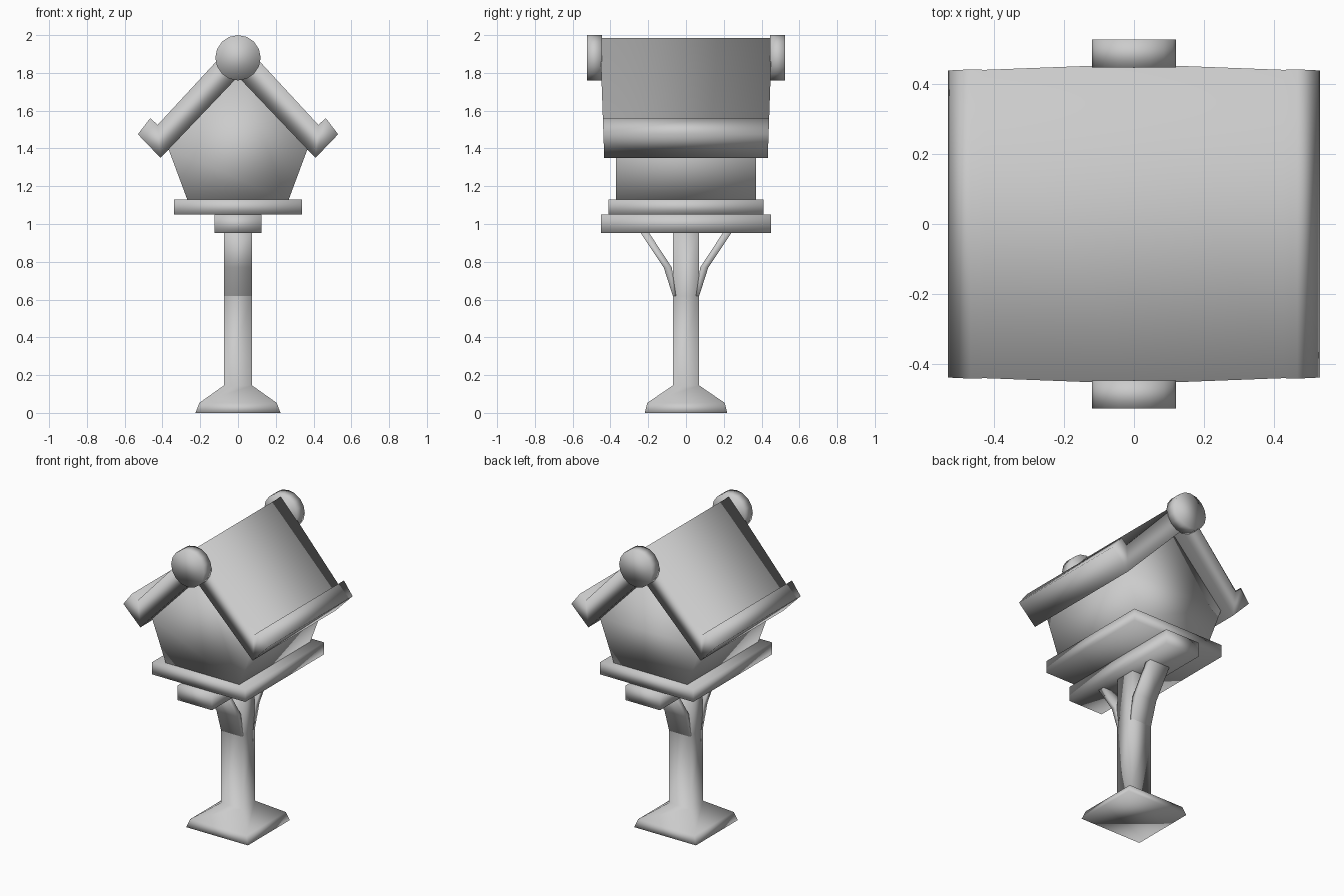
import bpy
import bmesh
import math
from mathutils import Matrix

cube = bpy.data.objects.get("Cube")
if cube:
    bpy.data.objects.remove(cube)

# Single pale grey material
grey = bpy.data.materials.new("pale_grey")
grey.use_nodes = True
COLOR = (0.6, 0.6, 0.6, 1)
grey.diffuse_color = COLOR
grey.node_tree.nodes["Principled BSDF"].inputs["Base Color"].default_value = COLOR


def finish(name, bm):
    bmesh.ops.recalc_face_normals(bm, faces=bm.faces)
    for face in bm.faces:
        face.smooth = True
    mesh = bpy.data.meshes.new(name)
    bm.to_mesh(mesh)
    bm.free()
    mesh.materials.append(grey)
    obj = bpy.data.objects.new(name, mesh)
    bpy.context.collection.objects.link(obj)
    return obj


def bridge(name, rings):
    """Skin a list of matching closed rings and cap both ends."""
    bm = bmesh.new()
    loops = [[bm.verts.new(p) for p in ring] for ring in rings]
    count = len(loops[0])
    for a, b in zip(loops, loops[1:]):
        for i in range(count):
            j = (i + 1) % count
            bm.faces.new((a[i], a[j], b[j], b[i]))
    bm.faces.new(loops[0])
    bm.faces.new(loops[-1])
    return finish(name, bm)


def tower(name, levels):
    """Stack of rectangles given as (z, half width, half depth)."""
    corners = ((-1, -1), (1, -1), (1, 1), (-1, 1))
    return bridge(name, [[(sx * w, sy * d, z) for sx, sy in corners]
                         for z, w, d in levels])


def mirrored(half):
    """Complete a left-right symmetric outline from its +x points."""
    return half + [(-x, z) for x, z in reversed(half) if x > 0]


# Post with its flared foot
tower("post_and_foot", [(0, .225, .218), (.053, .205, .205), (.145, .075, .07),
                        (.62, .074, .07), (.97, .07, .07)])

# Braces spreading to the front and back
brace = [(.05, .6), (.07, .62), (.118, .77), (.245, .96), (.2, .96), (.075, .77)]
for side, label in ((-1, "front"), (1, "back")):
    bridge(label + "_brace", [[(x, side * y, z) for y, z in brace]
                              for x in (-.074, .074)])

# Support beam and floor board
tower("support_beam", [(.953, .125, .45), (1.05, .125, .45)])
tower("floor_board", [(1.05, .34, .41), (1.13, .34, .41)])

# House body, leaning outward up to the eaves, with a gable on top
body = [(.265, 1.12), (.37, 1.402), (0, 1.79)]
body_ring = [(-.265, 1.12)] + body[:2] + [body[2], (-.37, 1.402)]
bridge("house_body", [[(x, y, z) for x, z in body_ring] for y in (-.37, .37)])

# Roof with raised lips along the eaves, slightly longer at the ridge
half_roof = [(.41, 1.35), (.53, 1.475), (.465, 1.56), (.425, 1.525)]
roof = [(0, 1.78)] + half_roof + [(0, 1.985)] + [(-x, z) for x, z in reversed(half_roof)]
bridge("roof", [[(x, s * (.455 - .035 * (1.985 - z)), z) for x, z in roof]
                for s in (-1, 1)])

# Round caps at both ends of the ridge
for side, label in ((-1, "front"), (1, "back")):
    bm = bmesh.new()
    bmesh.ops.create_cone(bm, cap_ends=True, segments=16, radius1=.12,
                          radius2=.12, depth=.08,
                          matrix=Matrix.Translation((0, side * .485, 1.88))
                          @ Matrix.Rotation(math.pi / 2, 4, "X"))
    finish(label + "_ridge_cap", bm)
